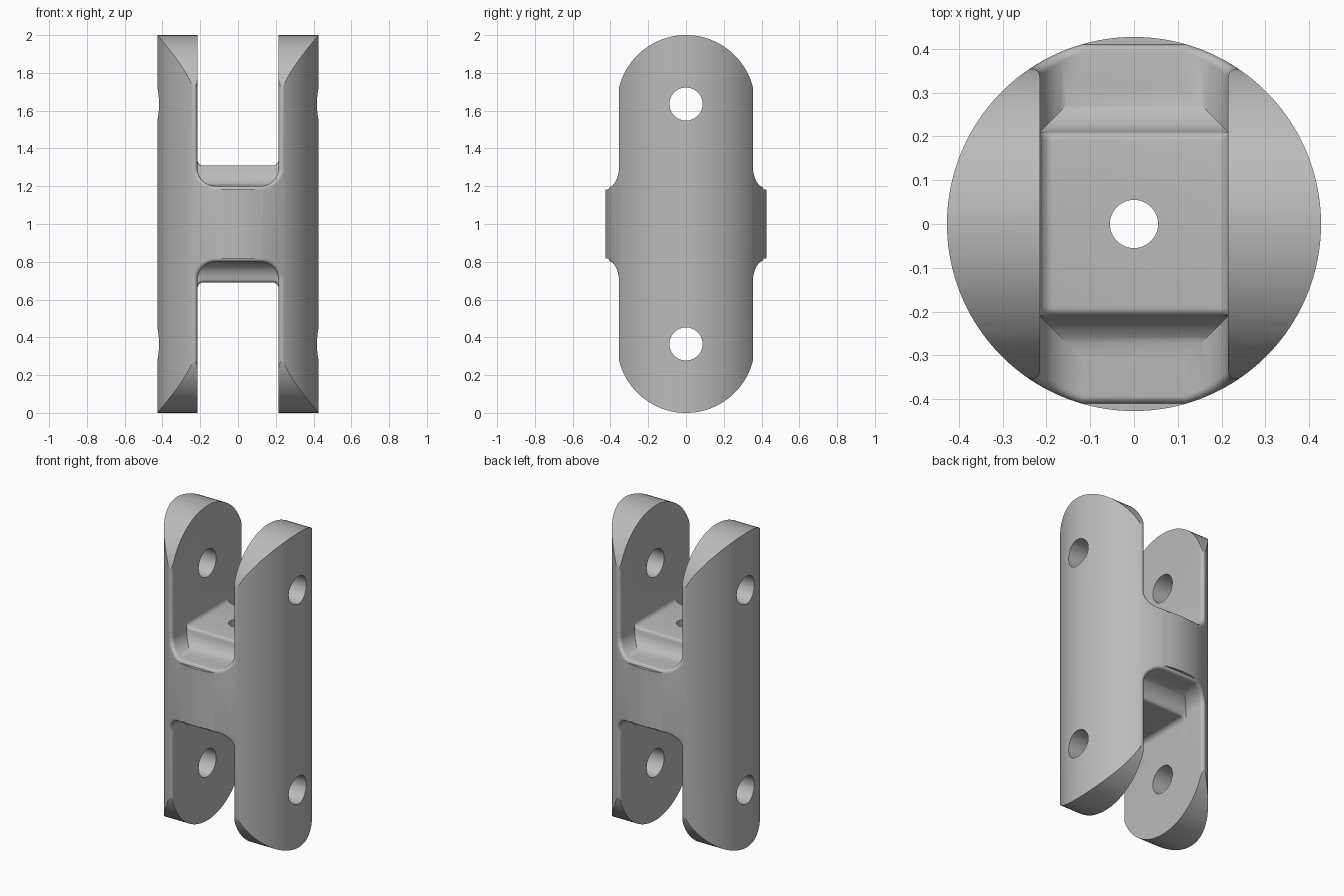
import bpy, bmesh, math
from mathutils import Vector, Matrix

if "Cube" in bpy.data.objects:
    bpy.data.objects.remove(bpy.data.objects["Cube"])

R, H = 0.427, 2.0          # body radius and height
W, FLOOR = 0.215, 1.2      # slot half width, slot floor
CORNER, RIM = 0.1, 0.018   # slot corner and rim fillet radii
END_R = 0.365              # rounded ends of the arms
HOLE_Z = 1.635


def to_object(bm, name):
    bmesh.ops.recalc_face_normals(bm, faces=bm.faces)
    mesh = bpy.data.meshes.new(name)
    bm.to_mesh(mesh)
    bm.free()
    ob = bpy.data.objects.new(name, mesh)
    bpy.context.collection.objects.link(ob)
    return ob


def loft(name, rings):
    """Closed solid skinned over rings of equal length."""
    bm = bmesh.new()
    rows = [[bm.verts.new(p) for p in ring] for ring in rings]
    n = len(rows[0])
    for a, b in zip(rows, rows[1:]):
        for i in range(n):
            bm.faces.new((a[i], a[(i + 1) % n], b[(i + 1) % n], b[i]))
    bm.faces.new(rows[0])
    bm.faces.new(rows[-1])
    return to_object(bm, name)


def cylinder(name, radius, depth, segments, matrix):
    bm = bmesh.new()
    bmesh.ops.create_cone(bm, cap_ends=True, segments=segments, radius1=radius,
                          radius2=radius, depth=depth, matrix=matrix)
    return to_object(bm, name)


def boolean(ob, tool, operation='DIFFERENCE'):
    mod = ob.modifiers.new("cut", 'BOOLEAN')
    mod.operation, mod.solver, mod.object = operation, 'EXACT', tool
    bpy.context.view_layer.objects.active = ob
    bpy.ops.object.modifier_apply(modifier=mod.name)
    bpy.data.objects.remove(tool)


def flip(points, upper):
    return [p if upper else Vector((p[0], p[1], H - p[2])) for p in points]


def slot_cutter(upper):
    # U profile: (x, z) with the normal pointing into the material
    side = [(W, 2.2, 1, 0)]
    for i in range(13):
        a = math.pi / 2 * i / 12
        c, s = math.cos(a), math.sin(a)
        side.append((W - CORNER + CORNER * c, FLOOR + CORNER - CORNER * s, c, -s))
    profile = side + [(-x, z, -nx, nz) for x, z, nx, nz in reversed(side)]
    # rolling-ball fillet where the slot meets the round body
    steps = 7
    half = [[] for _ in range(steps + 2)]
    for x, z, nx, nz in profile:
        cx, cz = x + RIM * nx, z + RIM * nz
        cy = math.sqrt((R - RIM) ** 2 - cx ** 2)
        centre = Vector((cx, cy, cz))
        start, end = Vector((-nx, 0, -nz)), Vector((cx, cy, 0)).normalized()
        angle = start.angle(end)
        for k in range(steps + 1):
            t = k / steps
            d = (start * math.sin((1 - t) * angle) + end * math.sin(t * angle)) / math.sin(angle)
            half[k].append(centre + d * RIM)
        last = half[steps][-1]
        half[steps + 1].append(Vector((last.x * 0.6 / last.y, 0.6, last.z)))
    back = [[Vector((p.x, -p.y, p.z)) for p in ring] for ring in reversed(half)]
    return loft("slot_cutter", [flip(r, upper) for r in back + half])


def raised_floor(upper):
    # coved step across the slot: half profile in (y, z)
    top, edge, lip = 1.31, 0.21, 0.02
    half = []
    for i in range(6):
        a = math.pi / 2 * i / 5
        half.append((edge - lip + lip * math.sin(a), top - lip + lip * math.cos(a)))
    for i in range(1, 13):
        a = math.pi / 2 * i / 12
        half.append((edge + CORNER - CORNER * math.cos(a), FLOOR + CORNER - CORNER * math.sin(a)))
    half.append((edge + CORNER, 1.05))
    profile = half + [(-y, z) for y, z in reversed(half)]
    # small fillet against the slot walls
    f = 0.03
    columns = [(W - f + f * math.sin(a), f - f * math.cos(a))
               for a in (math.pi / 2 * i / 7 for i in range(8))] + [(0.3, f)]
    columns = [(-x, h) for x, h in reversed(columns)] + columns
    rings = [flip([Vector((x, y, z + (h if z > top - lip - 0.001 else 0)))
                   for y, z in profile], upper) for x, h in columns]
    return loft("raised_floor", rings)


# round body
body = cylinder("double_clevis_body", R, H, 160, Matrix.Translation((0, 0, 1)))

# upper and lower slots with a raised block in the middle
for upper in (True, False):
    cutter = slot_cutter(upper)
    boolean(cutter, raised_floor(upper))
    boolean(body, cutter)

# rounded arm ends
outline = []
for i in range(49):
    a = math.pi * i / 48
    outline.append((END_R * math.cos(a), HOLE_Z + END_R * math.sin(a)))
outline = [(0.6, HOLE_Z)] + outline + [(-0.6, HOLE_Z)]
outline += [(y, H - z) for y, z in reversed(outline)]
envelope = loft("end_rounding", [[Vector((x, y, z)) for y, z in outline] for x in (-0.6, 0.6)])
boolean(body, envelope, 'INTERSECT')

# cross pin holes and the central bore
for z in (HOLE_Z, H - HOLE_Z):
    turn = Matrix.Translation((0, 0, z)) @ Matrix.Rotation(math.pi / 2, 4, 'Y')
    boolean(body, cylinder("pin_hole", 0.0875, 1.2, 64, turn))
boolean(body, cylinder("bore", 0.055, 1.2, 48, Matrix.Translation((0, 0, 1))))

# single grey metal
metal = bpy.data.materials.new("grey_metal")
metal.diffuse_color = (0.5, 0.5, 0.5, 1)
metal.use_nodes = True
metal.node_tree.nodes["Principled BSDF"].inputs["Base Color"].default_value = metal.diffuse_color
body.data.materials.clear()
body.data.materials.append(metal)
for p in body.data.polygons:
    p.material_index = 0

bpy.ops.object.select_all(action='DESELECT')
body.select_set(True)
bpy.context.view_layer.objects.active = body
bpy.ops.object.shade_smooth_by_angle(angle=math.radians(30))
